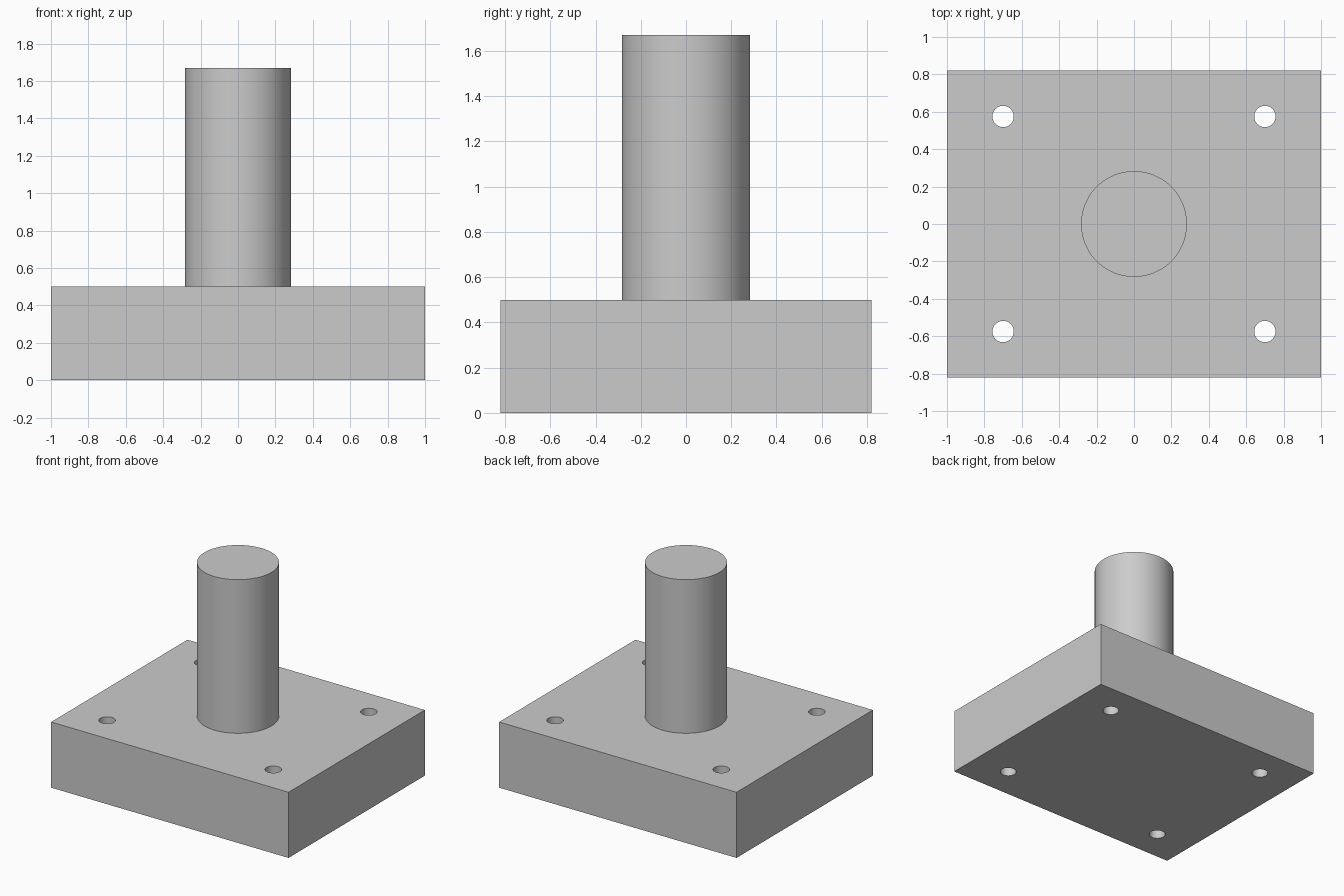
import bpy
import math

default_cube = bpy.data.objects.get("Cube")
if default_cube:
    bpy.data.objects.remove(default_cube, do_unlink=True)

PLATE_X, PLATE_Y, PLATE_H = 2.0, 1.64, 0.5
SHAFT_R, SHAFT_TOP = 0.283, 1.67
HOLE_R, HOLE_X, HOLE_Y = 0.057, 0.70, 0.575

# Single plain grey
grey = bpy.data.materials.new("plain grey")
colour = (0.6, 0.6, 0.6, 1.0)
grey.diffuse_color = colour
grey.use_nodes = True
grey.node_tree.nodes["Principled BSDF"].inputs["Base Color"].default_value = colour


def cylinder(name, radius, bottom, top, x=0, y=0, sides=64):
    bpy.ops.mesh.primitive_cylinder_add(
        vertices=sides, radius=radius, depth=top - bottom,
        location=(x, y, (bottom + top) / 2))
    obj = bpy.context.object
    obj.name = name
    obj.data.materials.append(grey)
    return obj


def smooth(obj):
    bpy.ops.object.select_all(action="DESELECT")
    obj.select_set(True)
    bpy.context.view_layer.objects.active = obj
    bpy.ops.object.shade_smooth_by_angle(angle=math.radians(30))


# Base plate
bpy.ops.mesh.primitive_cube_add(size=1, location=(0, 0, PLATE_H / 2))
plate = bpy.context.object
plate.name = "base_plate"
plate.scale = (PLATE_X, PLATE_Y, PLATE_H)
bpy.ops.object.transform_apply(location=False, rotation=False, scale=True)
plate.data.materials.append(grey)

# Four bolt holes drilled through the plate
for sx in (-1, 1):
    for sy in (-1, 1):
        drill = cylinder("hole_cutter", HOLE_R, -0.1, PLATE_H + 0.1,
                         sx * HOLE_X, sy * HOLE_Y, sides=48)
        drill.hide_render = True
        cut = plate.modifiers.new("bolt_hole", "BOOLEAN")
        cut.operation = "DIFFERENCE"
        cut.solver = "EXACT"
        cut.object = drill
        bpy.context.view_layer.objects.active = plate
        bpy.ops.object.modifier_apply(modifier=cut.name)
        bpy.data.objects.remove(drill, do_unlink=True)
smooth(plate)

# Upright shaft standing on the plate
shaft = cylinder("shaft", SHAFT_R, PLATE_H, SHAFT_TOP)
smooth(shaft)
